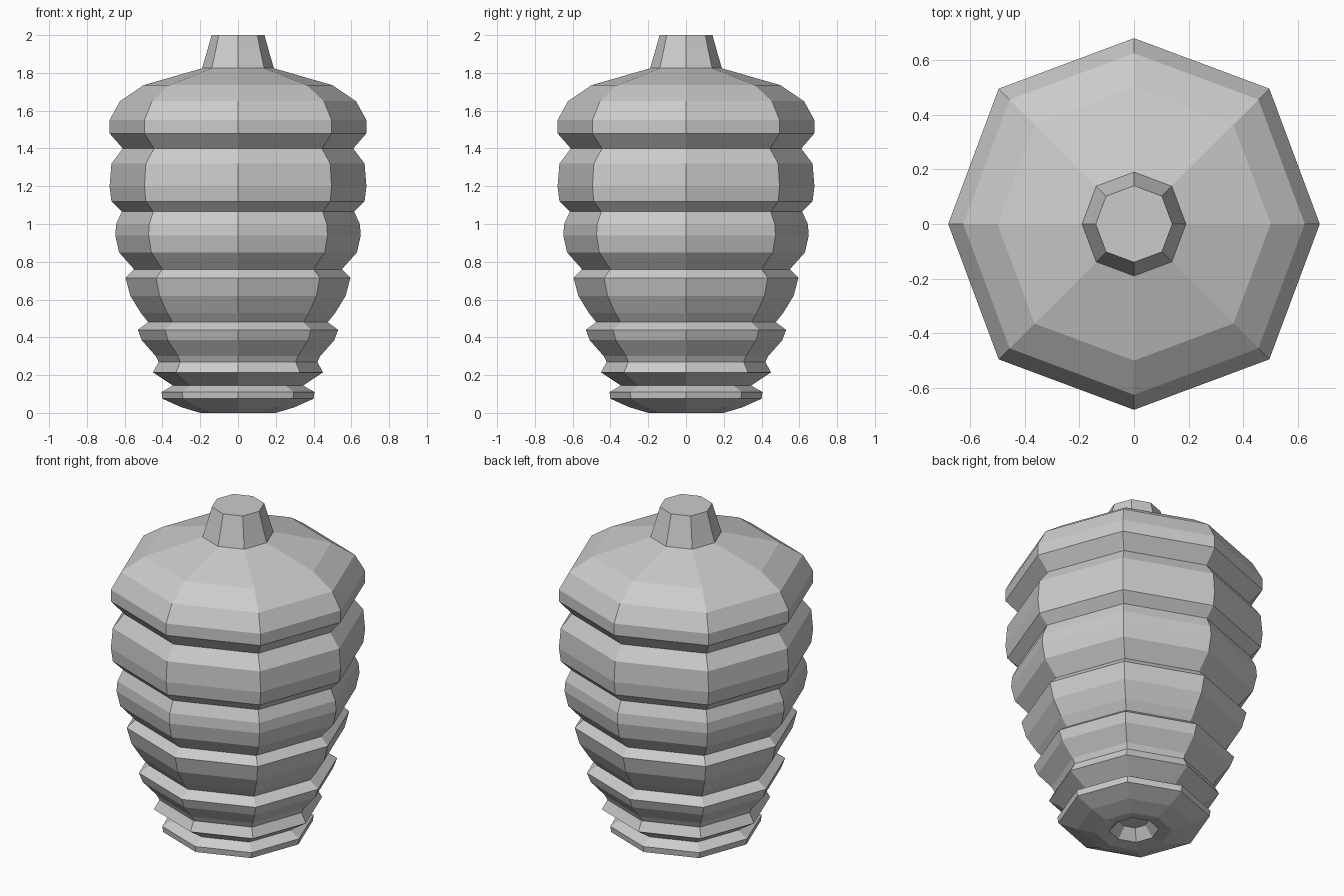
import bpy, bmesh
from math import cos, sin, pi

cube = bpy.data.objects.get("Cube")
if cube:
    bpy.data.objects.remove(cube, do_unlink=True)

SIDES = 8
DIAGONAL = 1.03  # corners between the axes sit slightly further out

grey = bpy.data.materials.new("stone_grey")
grey.use_nodes = True
colour = (0.6, 0.6, 0.6, 1)
grey.diffuse_color = colour
grey.node_tree.nodes["Principled BSDF"].inputs["Base Color"].default_value = colour


def lathe(name, profile):
    """Eight-sided closed solid from (radius, height) pairs."""
    bm = bmesh.new()
    rings = []
    for r, z in profile:
        ring = []
        for i in range(SIDES):
            a = 2 * pi * i / SIDES
            k = r * (DIAGONAL if i % 2 else 1)
            ring.append(bm.verts.new((k * cos(a), k * sin(a), z)))
        rings.append(ring)
    for low, high in zip(rings, rings[1:]):
        for i in range(SIDES):
            j = (i + 1) % SIDES
            bm.faces.new((low[i], low[j], high[j], high[i]))
    bm.faces.new(rings[0][::-1])
    bm.faces.new(rings[-1])
    bmesh.ops.recalc_face_normals(bm, faces=bm.faces)
    mesh = bpy.data.meshes.new(name)
    bm.to_mesh(mesh)
    bm.free()
    mesh.materials.append(grey)
    obj = bpy.data.objects.new(name, mesh)
    bpy.context.collection.objects.link(obj)
    return obj


# Ribbed body, starting inside the recess under the base
recess = [(0.08, 0.07), (0.13, 0.01)]
base = [(0.20, 0.0), (0.30, 0.03), (0.40, 0.075), (0.405, 0.11)]
low_ribs = [(0.345, 0.145), (0.45, 0.215), (0.42, 0.27), (0.435, 0.30),
            (0.51, 0.385), (0.53, 0.44), (0.475, 0.48)]
mid_ribs = [(0.515, 0.53), (0.57, 0.62), (0.595, 0.715), (0.55, 0.76),
            (0.63, 0.85), (0.65, 0.94), (0.645, 1.0), (0.615, 1.065)]
top_ribs = [(0.67, 1.12), (0.68, 1.2), (0.67, 1.32), (0.61, 1.40),
            (0.68, 1.48), (0.68, 1.55), (0.625, 1.65), (0.50, 1.735)]
shoulder = [(0.17, 1.83)]
lathe("ribbed_body", recess + base + low_ribs + mid_ribs + top_ribs + shoulder)

# Tapered neck on top
lathe("neck", [(0.19, 1.825), (0.165, 1.91), (0.14, 2.0)])
